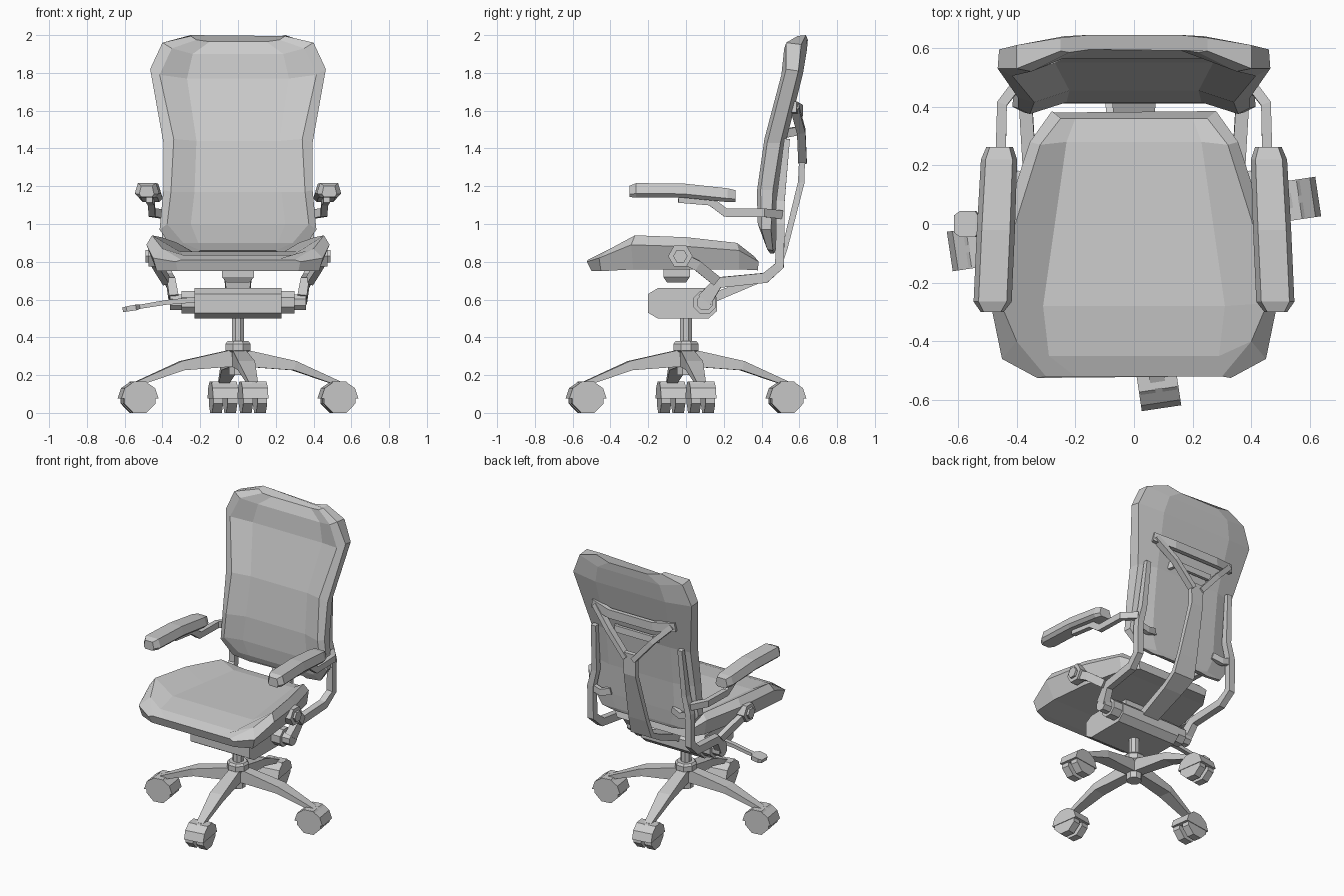
import bpy, bmesh, math
from mathutils import Vector, Matrix


def loft(name, sections, mirror=False, spin=0.0):
    """Bridge closed point loops, cap both ends, optionally mirror over x."""
    bm = bmesh.new()
    rot = Matrix.Rotation(spin, 3, 'Z')
    loops = [[bm.verts.new(rot @ Vector(p)) for p in s] for s in sections]
    n = len(loops[0])
    for a, b in zip(loops, loops[1:]):
        for i in range(n):
            j = (i + 1) % n
            bm.faces.new((a[i], a[j], b[j], b[i]))
    bm.faces.new(loops[0])
    bm.faces.new(loops[-1])
    bmesh.ops.recalc_face_normals(bm, faces=bm.faces)
    me = bpy.data.meshes.new(name)
    bm.to_mesh(me)
    bm.free()
    ob = bpy.data.objects.new(name, me)
    bpy.context.collection.objects.link(ob)
    if mirror:
        ob.modifiers.new("Mirror", 'MIRROR')
    return ob


def sweep(name, path, sizes, side=(1, 0, 0), **kw):
    """Rectangular bar along a path; sizes are (width along side, thickness)."""
    pts = [Vector(p) for p in path]
    if not isinstance(sizes, list):
        sizes = [sizes] * len(pts)
    secs = []
    for i, p in enumerate(pts):
        t = Vector((0, 0, 0))
        if i > 0:
            t += (p - pts[i - 1]).normalized()
        if i < len(pts) - 1:
            t += (pts[i + 1] - p).normalized()
        t.normalize()
        s = Vector(side)
        s = (s - t * s.dot(t)).normalized()
        u = t.cross(s)
        w, h = sizes[i][0] / 2, sizes[i][1] / 2
        secs.append([p + s * a * w + u * b * h
                     for a, b in ((-1, -1), (1, -1), (1, 1), (-1, 1))])
    return loft(name, secs, **kw)


def extrude_x(name, profile, x0, x1, **kw):
    return loft(name, [[(x, y, z) for y, z in profile] for x in (x0, x1)], **kw)


def ngon(cy, cz, r, n, phase=0.0):
    return [(cy + r * math.cos(phase + math.tau * i / n),
             cz + r * math.sin(phase + math.tau * i / n)) for i in range(n)]


def column(name, rings, n=8):
    """Upright prism stack from (radius, z) rings."""
    return loft(name, [[(x, y, z) for x, y in ngon(0, 0, r, n, math.pi / n)] for r, z in rings])


def symmetric(half):
    return half + [(-x, y, z) for x, y, z in reversed(half)]


# Seat cushion: half sections (panel, rim, outer edge, underside) front to back
seat = [
    [(.20, -.52, .81), (.30, -.52, .81), (.33, -.525, .80), (.32, -.50, .75)],
    [(.29, -.45, .835), (.40, -.40, .87), (.45, -.46, .82), (.43, -.45, .75)],
    [(.31, -.28, .855), (.455, -.27, .94), (.485, -.29, .89), (.43, -.28, .76)],
    [(.27, 0, .85), (.405, 0, .93), (.44, .02, .88), (.40, 0, .76)],
    [(.23, .28, .845), (.32, .27, .90), (.355, .28, .86), (.34, .28, .76)],
    [(.20, .36, .83), (.25, .36, .83), (.28, .385, .80), (.27, .38, .755)],
]
loft("seat", [symmetric(s) for s in seat])

# Backrest: half sections (front panel, front rim, outer edge, back edge, back) top to bottom
back = [
    [(.15, .595, 1.965), (.22, .585, 1.975), (.25, .59, 1.995), (.25, .635, 2.0), (.15, .645, 1.975)],
    [(.24, .565, 1.90), (.35, .52, 1.93), (.40, .53, 1.96), (.40, .61, 1.95), (.24, .64, 1.92)],
    [(.27, .55, 1.77), (.415, .505, 1.79), (.465, .53, 1.82), (.46, .595, 1.81), (.27, .62, 1.80)],
    [(.22, .455, 1.44), (.34, .415, 1.45), (.395, .43, 1.43), (.385, .50, 1.43), (.25, .53, 1.44)],
    [(.23, .415, 1.17), (.355, .375, 1.17), (.395, .395, 1.18), (.39, .46, 1.18), (.25, .50, 1.18)],
    [(.25, .41, 1.0), (.375, .38, 1.0), (.415, .40, .97), (.41, .45, .97), (.25, .485, .97)],
    [(.21, .42, .90), (.29, .42, .90), (.34, .43, .865), (.33, .46, .86), (.21, .475, .87)],
    [(.15, .435, .86), (.20, .435, .86), (.22, .445, .845), (.22, .465, .845), (.15, .47, .85)],
]
loft("backrest", [symmetric(s) for s in back])

# Arm pads: hexagonal section, tapered ends
pad = []
for y, k, dz in ((-.30, .6, 0), (-.265, 1, .006), (-.02, 1, .005), (.22, .95, -.02), (.262, .7, -.025)):
    c = .47 - .045 * y
    pad.append([(c + dx * k, y, 1.17 + dz + h * (.5 + .5 * k)) for dx, h in
                ((-.045, -.035), (-.065, -.015), (-.048, .04), (.048, .04), (.065, -.015), (.045, -.035))])
loft("arm_pad", pad, mirror=True)
sweep("arm_support", [(.38, .50, 1.05), (.45, .41, 1.06), (.455, .21, 1.06), (.46, .13, 1.12), (.47, -.04, 1.135)],
      (.035, .045), mirror=True)

# Side frames from the pivot up to the back
sweep("side_frame", [(.34, .10, .60), (.355, .17, .69), (.37, .42, .715), (.38, .495, .78),
                     (.38, .50, 1.0), (.35, .50, 1.12), (.335, .535, 1.45)],
      [(.05, .08), (.045, .06), (.045, .055), (.045, .05), (.045, .045), (.04, .045), (.035, .03)], mirror=True)
sweep("side_frame_foot", [(.38, .50, .99), (.31, .50, .97), (.24, .485, .99)], (.045, .03),
      side=(0, 0, 1), mirror=True)

# Rear spine with its triangular head
sweep("spine", [(0, .615, 1.37), (0, .61, 1.22), (0, .525, .88), (0, .485, .76), (0, .38, .705), (0, .12, .60)],
      [(.10, .03), (.09, .035), (.14, .03), (.16, .035), (.14, .04), (.12, .05)])
sweep("spine_branch", [(.30, .575, 1.62), (.17, .61, 1.49), (.03, .617, 1.33)], (.045, .035),
      side=(0, 1, 0), mirror=True)
sweep("spine_top_bar", [(-.32, .57, 1.62), (-.17, .605, 1.60), (.17, .605, 1.60), (.32, .57, 1.62)],
      (.06, .03), side=(0, 0, 1))
sweep("spine_bracket", [(-.16, .53, 1.48), (-.14, .575, 1.49), (.14, .575, 1.49), (.16, .53, 1.48)],
      (.045, .025), side=(0, 0, 1))

# Seat knobs and their links
extrude_x("seat_knob", ngon(-.03, .83, .065, 6), .42, .475, mirror=True)
extrude_x("seat_knob_cap", ngon(-.03, .83, .038, 6), .475, .49, mirror=True)
sweep("seat_link", [(.445, .0, .81), (.43, .06, .78), (.38, .16, .70)], (.035, .055), mirror=True)

# Tilt mechanism, pivots and mounting block
extrude_x("mechanism", [(-.20, .53), (-.15, .50), (.12, .50), (.165, .54), (.165, .61), (.11, .66),
                        (-.15, .66), (-.20, .63)], -.23, .23)
extrude_x("pivot_collar", ngon(.10, .585, .065, 8, math.pi / 8), .22, .30, mirror=True)
extrude_x("pivot_end", ngon(.10, .585, .045, 8, math.pi / 8), .30, .36, mirror=True)
loft("seat_mount", [[(sx * w, -.05 + sy * d, z) for sx, sy in ((-1, -1), (1, -1), (1, 1), (-1, 1))]
                    for w, d, z in ((.06, .05, .69), (.085, .07, .72), (.085, .07, .76))])

# Height lever with paddle
sweep("lever", [(-.22, 0, .60), (-.38, 0, .585), (-.52, 0, .562), (-.54, 0, .558), (-.59, 0, .55), (-.61, 0, .545)],
      [(.03, .03), (.03, .025), (.03, .022), (.09, .03), (.09, .028), (.06, .025)], side=(0, 1, 0))

# Gas column and hub
column("gas_column", [(.035, .20), (.035, .51)])
column("hub", [(.05, .20), (.055, .32), (.072, .33), (.072, .365), (.06, .38)])

# Four legs with twin-wheel casters
for k in range(4):
    a = math.radians(8.5 + 90 * k)
    sweep(f"leg_{k}", [(0, -.03, .29), (0, -.30, .25), (0, -.54, .155)],
          [(.07, .09), (.09, .05), (.05, .025)], spin=a)
    for s in (-1, 1):
        extrude_x(f"caster_wheel_{k}_{'left' if s < 0 else 'right'}",
                  ngon(-.535, .083, .09, 8, math.pi / 8), s * .012, s * .064, spin=a)
    hood = [(-.535 + .1 * math.cos(t), .075 + .095 * math.sin(t))
            for t in (math.pi * i / 5 for i in range(6))]
    extrude_x(f"caster_hood_{k}", hood, -.068, .068, spin=a)
